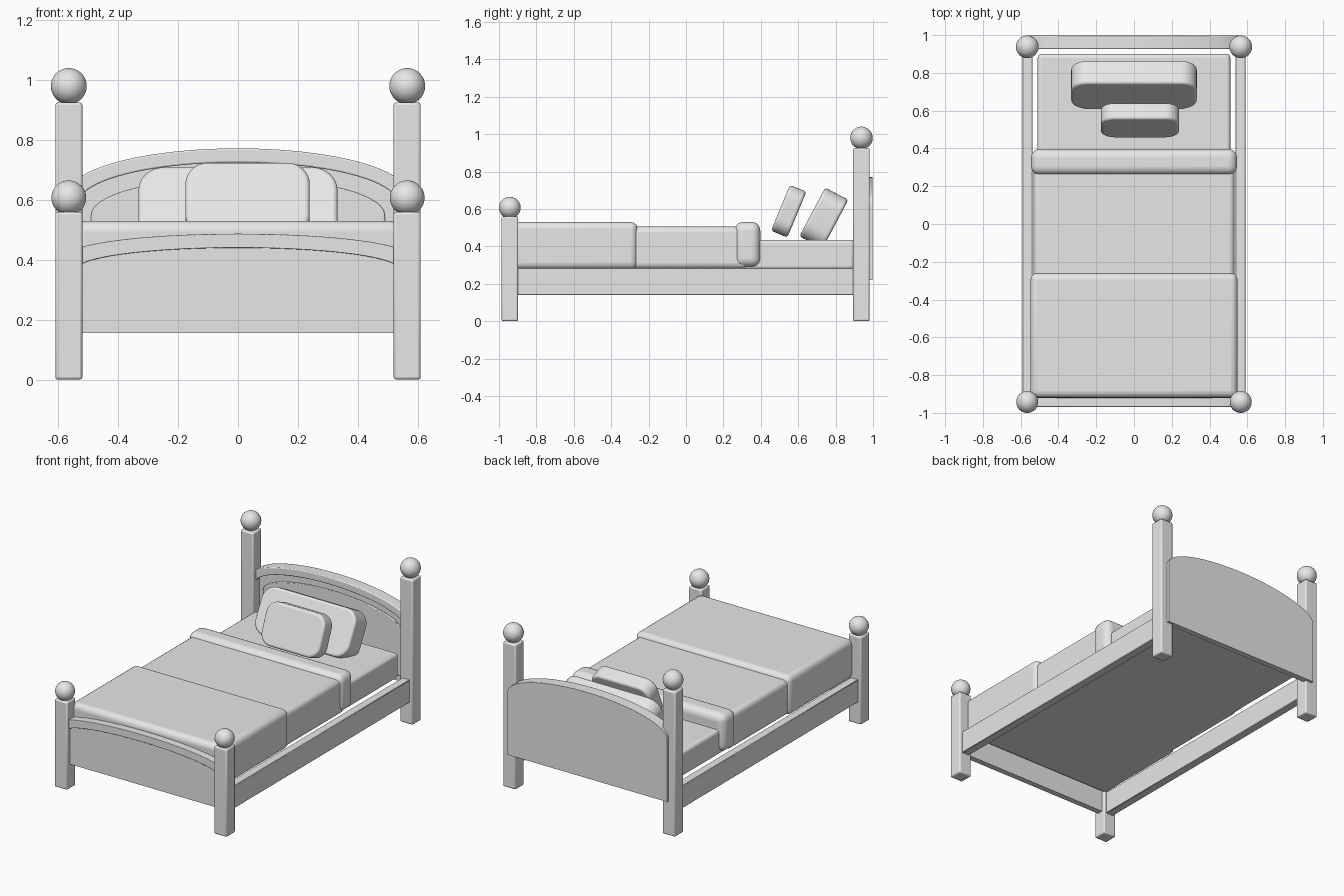
import bpy, bmesh, math

if "Cube" in bpy.data.objects:
    bpy.data.objects.remove(bpy.data.objects["Cube"])

mat = bpy.data.materials.new("light_grey")
mat.diffuse_color = (0.8, 0.8, 0.8, 1)
mat.use_nodes = True
mat.node_tree.nodes["Principled BSDF"].inputs["Base Color"].default_value = mat.diffuse_color


def finish(bm, name, bevel=0.0, segs=3):
    bmesh.ops.recalc_face_normals(bm, faces=bm.faces)
    me = bpy.data.meshes.new(name)
    bm.to_mesh(me)
    bm.free()
    ob = bpy.data.objects.new(name, me)
    bpy.context.collection.objects.link(ob)
    me.materials.append(mat)
    if bevel:
        m = ob.modifiers.new("bevel", 'BEVEL')
        m.width, m.segments, m.limit_method = bevel, segs, 'ANGLE'
        m.angle_limit = math.radians(40)
    bpy.ops.object.select_all(action='DESELECT')
    ob.select_set(True)
    bpy.context.view_layer.objects.active = ob
    bpy.ops.object.shade_smooth_by_angle(angle=math.radians(35))
    return ob


def box(name, x, y, z, bevel=0.0, segs=4):
    """Box from (min, max) ranges."""
    bm = bmesh.new()
    bmesh.ops.create_cube(bm, size=1)
    for v in bm.verts:
        v.co = [r[0] + (c + 0.5) * (r[1] - r[0]) for c, r in zip(v.co, (x, y, z))]
    return finish(bm, name, bevel, segs)


def extrude(name, pts, y0, y1, bevel=0.0, segs=3):
    """Extrude an x-z outline along y."""
    bm = bmesh.new()
    f = bm.faces.new([bm.verts.new((x, y0, z)) for x, z in pts])
    r = bmesh.ops.extrude_face_region(bm, geom=[f])
    for v in r["geom"]:
        if isinstance(v, bmesh.types.BMVert):
            v.co.y = y1
    return finish(bm, name, bevel, segs)


def arc(a, base, rise, n=40):
    """Half ellipse from +x to -x."""
    return [(a * math.cos(math.pi * i / n), base + rise * math.sin(math.pi * i / n))
            for i in range(n + 1)]


def board(a, bottom, base, rise):
    return [(-a, bottom), (a, bottom)] + arc(a, base, rise)


def pillow(name, cx, cy, cz, w, h, t, r, tilt):
    pts = []
    for k, (sx, sz) in enumerate(((1, 1), (-1, 1), (-1, -1), (1, -1))):
        for i in range(9):
            q = math.radians(90 * k + 90 * i / 8)
            pts.append((sx * (w / 2 - r) + r * math.cos(q), sz * (h / 2 - r) + r * math.sin(q)))
    ob = extrude(name, pts, -t / 2, t / 2, 0.015, 4)
    ob.location = (cx, cy, cz)
    ob.rotation_euler.x = -math.radians(tilt)


# Posts with ball finials
for end, cy, top, bz, r in (("foot", -0.942, 0.56, 0.607, 0.058), ("head", 0.938, 0.925, 0.98, 0.06)):
    for side, sx in (("left", -1), ("right", 1)):
        cx = sx * 0.565
        box(f"{end}_post_{side}", (cx - 0.045, cx + 0.045), (cy - 0.044, cy + 0.044), (0, top), 0.008, 2)
        bm = bmesh.new()
        bmesh.ops.create_uvsphere(bm, u_segments=40, v_segments=24, radius=r)
        finish(bm, f"{end}_ball_{side}").location = (cx, cy, bz)

# Side rails
for side, sx in (("left", -1), ("right", 1)):
    box(f"side_rail_{side}", tuple(sorted((sx * 0.537, sx * 0.59))), (-0.92, 0.92), (0.14, 0.285), 0.003, 1)

# Headboard: arched slab, raised panel, arched moulding
extrude("headboard", board(0.565, 0.22, 0.622, 0.148), 0.96, 0.998)
extrude("headboard_panel", board(0.49, 0.26, 0.55, 0.125), 0.95, 0.962, 0.004, 2)
extrude("headboard_moulding", arc(0.565, 0.622, 0.15) + arc(0.53, 0.59, 0.135)[::-1],
        0.926, 0.996, 0.012)

# Footboard: arched slab and moulding
extrude("footboard", board(0.56, 0.155, 0.405, 0.075), -0.955, -0.918)
extrude("footboard_moulding", arc(0.565, 0.415, 0.072) + arc(0.535, 0.37, 0.07)[::-1],
        -0.968, -0.918, 0.012)

# Mattress and bedding
box("mattress", (-0.51, 0.51), (-0.9, 0.9), (0.275, 0.435), 0.02)
box("blanket", (-0.532, 0.532), (-0.6, 0.33), (0.28, 0.505), 0.03)
box("foot_blanket", (-0.548, 0.548), (-0.92, -0.26), (0.278, 0.53), 0.035)
box("blanket_fold", (-0.545, 0.545), (0.26, 0.397), (0.29, 0.53), 0.045, 6)

# Pillows
pillow("large_pillow", 0.0, 0.737, 0.551, 0.665, 0.295, 0.14, 0.085, 28)
pillow("small_pillow", 0.032, 0.549, 0.588, 0.415, 0.265, 0.095, 0.075, 22.5)
